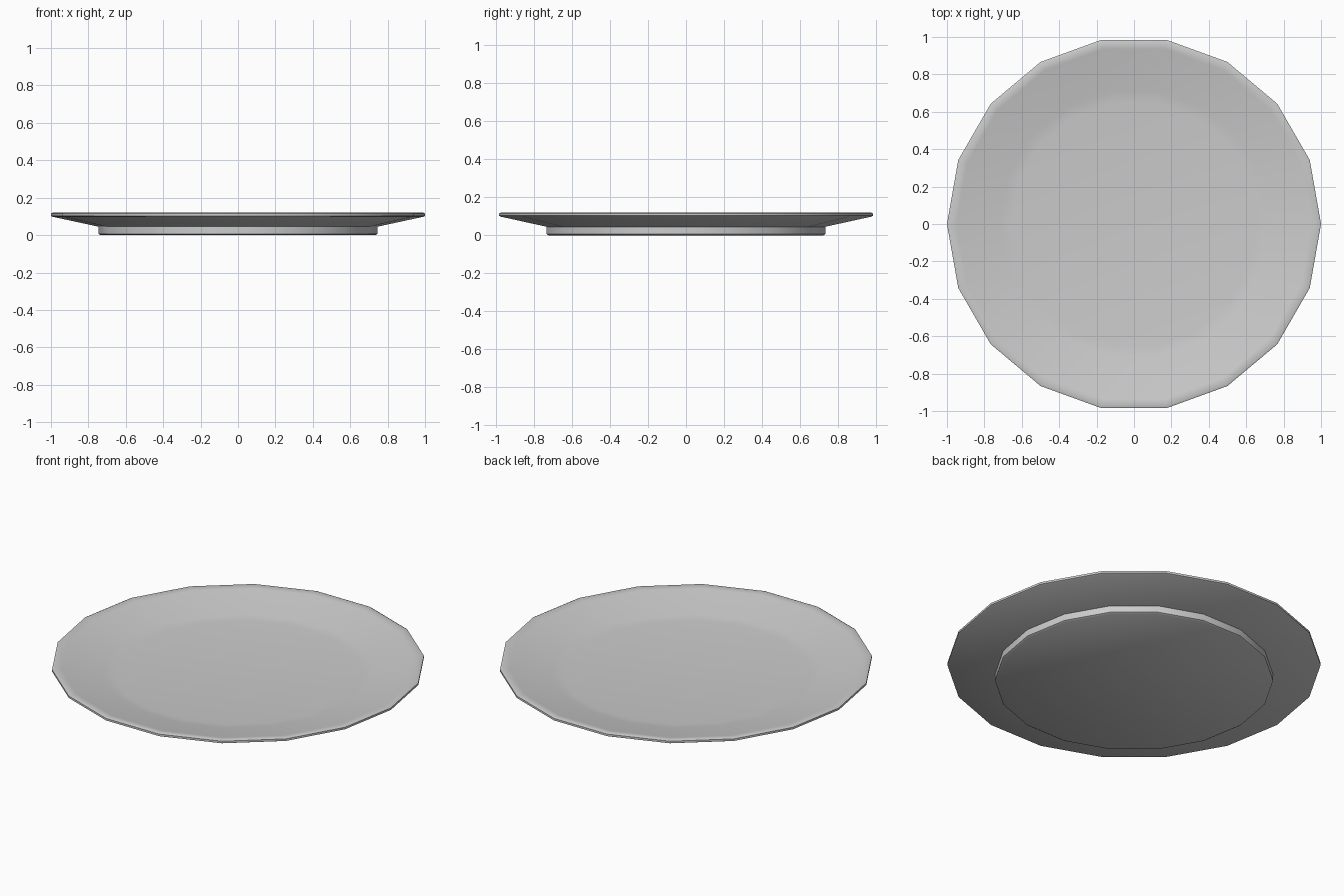
import bpy, bmesh, math

if "Cube" in bpy.data.objects:
    bpy.data.objects.remove(bpy.data.objects["Cube"])

SIDES = 18

# Plate cross-section (radius, height), from the underside centre to the top centre
profile = [(0.735, 0.0), (0.745, 0.006), (0.745, 0.045),   # foot
           (0.99, 0.098), (1.0, 0.103), (1.0, 0.115), (0.99, 0.12),  # sloped underside and lip
           (0.95, 0.113), (0.72, 0.062), (0.66, 0.056)]     # dished inside

bm = bmesh.new()
rings = [[bm.verts.new((r * math.cos(2 * math.pi * i / SIDES),
                        r * math.sin(2 * math.pi * i / SIDES), z))
          for i in range(SIDES)] for r, z in profile]

# Walls between neighbouring rings
for low, high in zip(rings, rings[1:]):
    for i in range(SIDES):
        j = (i + 1) % SIDES
        bm.faces.new((low[i], low[j], high[j], high[i]))

# Flat base and flat eating surface
bm.faces.new(rings[0][::-1])
bm.faces.new(rings[-1])
bmesh.ops.recalc_face_normals(bm, faces=bm.faces)

mesh = bpy.data.meshes.new("plate")
bm.to_mesh(mesh)
bm.free()
plate = bpy.data.objects.new("plate", mesh)
bpy.context.collection.objects.link(plate)

# Smooth shading with sharp foot and lip
bpy.context.view_layer.objects.active = plate
plate.select_set(True)
bpy.ops.object.shade_smooth_by_angle(angle=math.radians(50))
